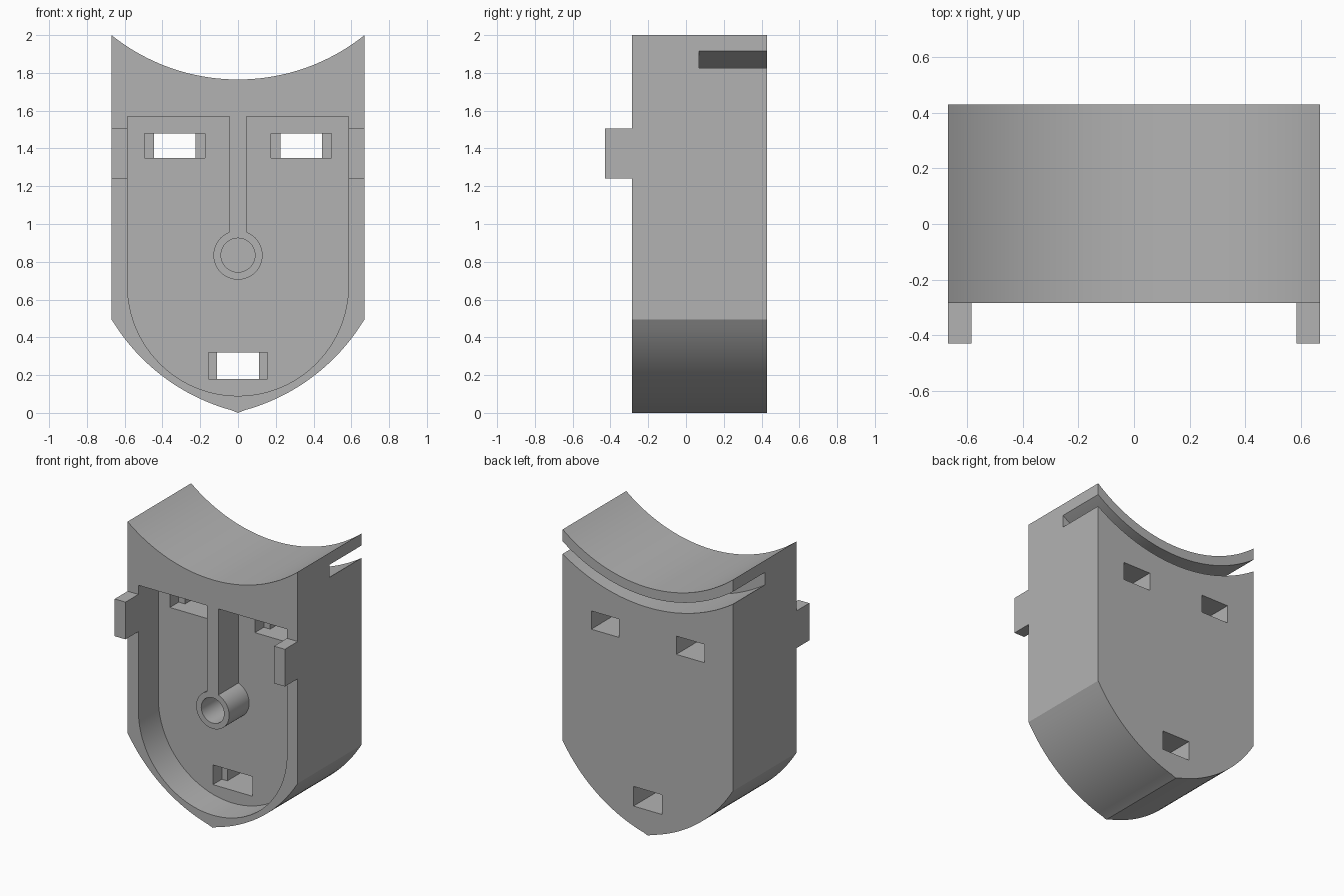
import bpy, bmesh, math
from math import sin, cos, radians, sqrt, atan2, degrees

cube = bpy.data.objects.get("Cube")
if cube:
    bpy.data.objects.remove(cube, do_unlink=True)

grey = bpy.data.materials.new("plain grey")
grey.use_nodes = True
colour = (0.45, 0.45, 0.45, 1)
grey.diffuse_color = colour
grey.node_tree.nodes["Principled BSDF"].inputs["Base Color"].default_value = colour

FRONT, BACK, FLOOR = -0.285, 0.43, -0.06
HALF = 0.67
OUT = 0.1          # how far cutters reach past the surface


def arc(cx, cz, r, start, end, n):
    """Points on an arc in the x-z plane, angles in degrees."""
    angles = [radians(start + (end - start) * i / n) for i in range(n + 1)]
    return [(cx + r * cos(a), cz + r * sin(a)) for a in angles]


def prism(name, profile, y0, y1):
    """Extrude an x-z profile along y."""
    bm = bmesh.new()
    face = bm.faces.new([bm.verts.new((x, y0, z)) for x, z in profile])
    new = bmesh.ops.extrude_face_region(bm, geom=[face])["geom"]
    bmesh.ops.translate(bm, vec=(0, y1 - y0, 0),
                        verts=[v for v in new if isinstance(v, bmesh.types.BMVert)])
    bmesh.ops.recalc_face_normals(bm, faces=bm.faces)
    mesh = bpy.data.meshes.new(name)
    bm.to_mesh(mesh)
    bm.free()
    mesh.materials.append(grey)
    obj = bpy.data.objects.new(name, mesh)
    bpy.context.collection.objects.link(obj)
    return obj


def box(name, x0, x1, z0, z1, y0, y1):
    return prism(name, [(x0, z0), (x1, z0), (x1, z1), (x0, z1)], y0, y1)


def combine(target, tool, operation="DIFFERENCE"):
    """Apply a boolean and remove the tool."""
    mod = target.modifiers.new("combine", "BOOLEAN")
    mod.operation, mod.solver, mod.object = operation, "EXACT", tool
    bpy.context.view_layer.objects.active = target
    bpy.ops.object.modifier_apply(modifier=mod.name)
    bpy.data.objects.remove(tool, do_unlink=True)


# Body: concave top, straight sides, pointed arch at the bottom
TOP_R = 1.0726
TOP_Z = 2 + sqrt(TOP_R ** 2 - HALF ** 2)
spread = degrees(math.asin(HALF / TOP_R))
top = arc(0, TOP_Z, TOP_R, 270 + spread, 270 - spread, 40)
bx, bz, br = -0.248, 1.046, 1.07
a0 = degrees(atan2(0.005 - bz, -bx))
a1 = degrees(atan2(0.495 - bz, HALF - bx))
right_curve = arc(bx, bz, br, a0, a1, 24)
right_curve[0], right_curve[-1] = (0, 0), (HALF, 0.495)
left_curve = [(-x, z) for x, z in reversed(right_curve[1:])]
body = prism("body", left_curve + right_curve + top, FRONT, BACK)

# Front cavity, leaving a central rib and round boss standing
CAV, RIB, BOSS_Z, BOSS_R = 0.585, 0.045, 0.835, 0.13
lean = degrees(math.acos(RIB / BOSS_R))
keyhole = [(RIB, 1.57), (CAV, 1.57)]
keyhole += arc(0, 0.675, CAV, 0, -180, 48)
keyhole += [(-CAV, 1.57), (-RIB, 1.57)]
keyhole += arc(0, BOSS_Z, BOSS_R, 180 - lean, 360 + lean, 40)
combine(body, prism("cavity_cutter", keyhole, FRONT - OUT, FLOOR))

# Blind hole in the boss
hole = arc(0, BOSS_Z, 0.09, 0, 360, 40)[:-1]
combine(body, prism("hole_cutter", hole, FRONT - OUT, FLOOR))

# Stepped windows: wide pocket in front, narrower opening behind
for cx, z0, z1, wide, narrow in ((-0.335, 1.35, 1.48, 0.16, 0.11),
                                 (0.335, 1.35, 1.48, 0.16, 0.11),
                                 (0, 0.18, 0.32, 0.155, 0.112)):
    combine(body, box("pocket_cutter", cx - wide, cx + wide, z0, z1, FLOOR - OUT, FLOOR + 0.1))
    combine(body, box("window_cutter", cx - narrow, cx + narrow, z0, z1, FLOOR, BACK + OUT))

# Curved slot across the back, concentric with the top
slot = (arc(0, TOP_Z, TOP_R + 0.068, 270 - 50, 270 + 50, 60)
        + arc(0, TOP_Z, TOP_R + 0.141, 270 + 50, 270 - 50, 60))
combine(body, prism("slot_cutter", slot, 0.07, BACK + OUT))

# Side clips projecting from the front edges
for side, name in ((-1, "right_clip"), (1, "left_clip")):
    xs = sorted((side * CAV, side * HALF))
    box(name, xs[0], xs[1], 1.24, 1.505, -0.43, FRONT)

# Smooth curves, sharp corners
bpy.ops.object.select_all(action="DESELECT")
body.select_set(True)
bpy.context.view_layer.objects.active = body
bpy.ops.object.shade_smooth_by_angle(angle=radians(25))
